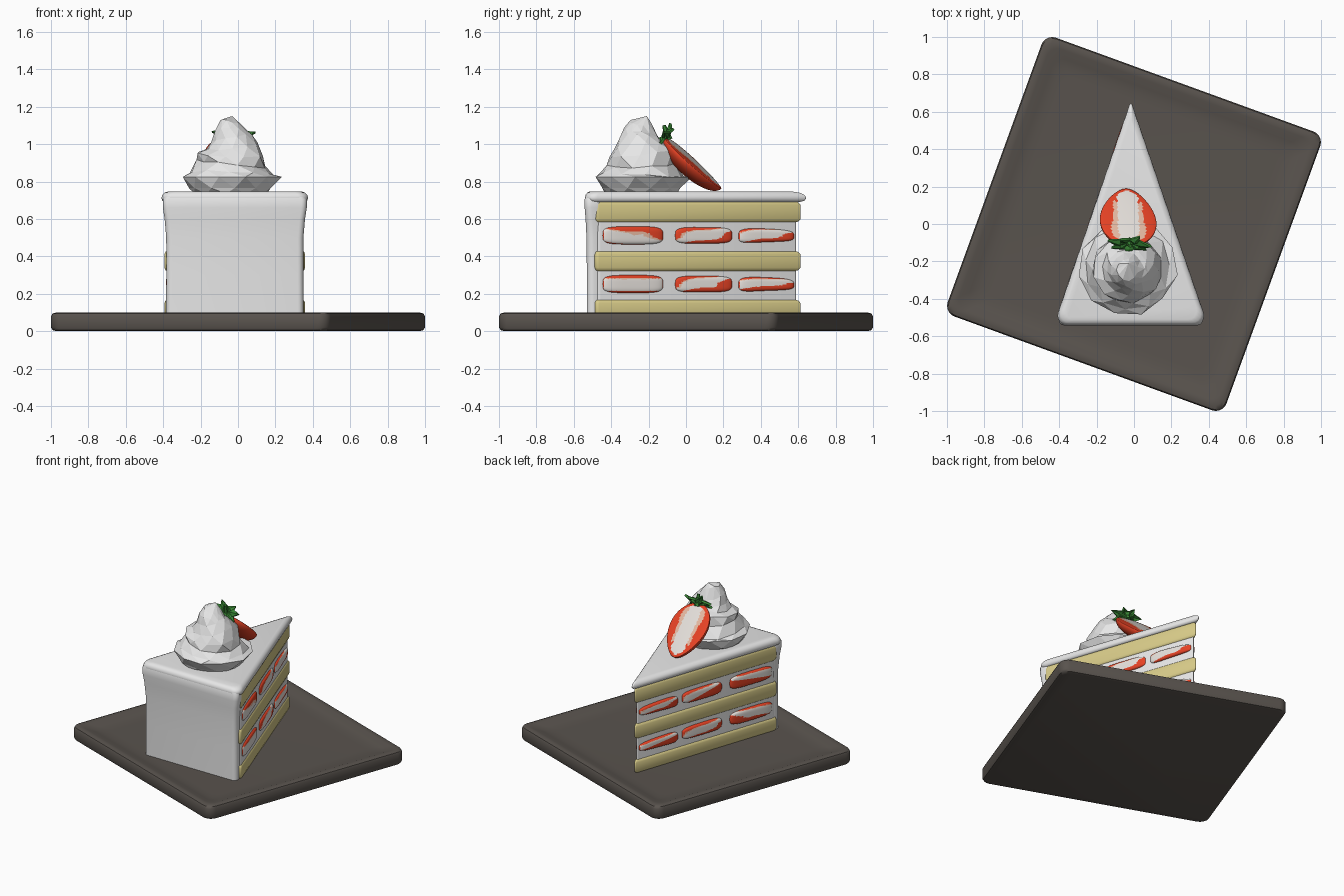
import bpy, bmesh, math, random
from mathutils import Vector, Matrix

if "Cube" in bpy.data.objects:
    bpy.data.objects.remove(bpy.data.objects["Cube"])

random.seed(4)


def mat(name, r, g, b):
    m = bpy.data.materials.new(name)
    m.diffuse_color = (r, g, b, 1)
    m.use_nodes = True
    m.node_tree.nodes["Principled BSDF"].inputs["Base Color"].default_value = m.diffuse_color
    return m


PLATE = mat("dark plate", 0.1, 0.087, 0.076)
CREAM = mat("white cream", 0.80, 0.80, 0.80)
SPONGE = mat("yellow sponge", 0.69, 0.60, 0.25)
RED = mat("berry red", 0.80, 0.055, 0.018)
PINK = mat("berry pink", 0.82, 0.50, 0.37)
PALE = mat("berry pale", 0.83, 0.79, 0.75)
GREEN = mat("leaf green", 0.04, 0.24, 0.035)


def finish(name, bm, mats, smooth=True):
    bmesh.ops.recalc_face_normals(bm, faces=bm.faces)
    me = bpy.data.meshes.new(name)
    bm.to_mesh(me)
    bm.free()
    for m in mats:
        me.materials.append(m)
    if smooth:
        me.shade_smooth()
        me.set_sharp_from_angle(angle=math.radians(45))
    ob = bpy.data.objects.new(name, me)
    bpy.context.collection.objects.link(ob)
    return ob


def round_poly(corners, radii, n=5):
    """Counter-clockwise polygon with every corner turned into an arc."""
    pts = []
    for i, r in enumerate(radii):
        p = Vector(corners[i])
        a = (Vector(corners[i - 1]) - p).normalized()
        b = (Vector(corners[(i + 1) % len(corners)]) - p).normalized()
        half = a.angle(b) / 2
        c = p + (a + b).normalized() * (r / math.sin(half))
        t0 = p + a * (r / math.tan(half)) - c
        t1 = p + b * (r / math.tan(half)) - c
        a0 = math.atan2(t0.y, t0.x)
        sweep = (math.atan2(t1.y, t1.x) - a0) % (2 * math.pi)
        for k in range(n + 1):
            ang = a0 + sweep * k / n
            pts.append((c.x + r * math.cos(ang), c.y + r * math.sin(ang)))
    return pts


def skin(bm, rings):
    for lo, hi in zip(rings, rings[1:]):
        for i in range(len(lo)):
            j = (i + 1) % len(lo)
            bm.faces.new((lo[i], lo[j], hi[j], hi[i]))


def loft(name, levels, material):
    """levels: list of (outline, z), capped at both ends."""
    bm = bmesh.new()
    rings = [[bm.verts.new((x, y, z)) for x, y in pts] for pts, z in levels]
    skin(bm, rings)
    bm.faces.new(rings[0])
    bm.faces.new(rings[-1])
    return finish(name, bm, [material])


# Plate: rounded square with a shallow dish
def square(h, r=0.06):
    return round_poly([(-h, -h), (h, -h), (h, h), (-h, h)], [r] * 4)


plate = loft("plate", [(square(h), z) for h, z in (
    (0.77, 0), (0.787, 0.006), (0.793, 0.02), (0.793, 0.08), (0.787, 0.094),
    (0.77, 0.1), (0.745, 0.098), (0.70, 0.083), (0.66, 0.077), (0.62, 0.075))], PLATE)
plate.rotation_euler.z = math.radians(-20)

# Cake wedge outline
CX, TIP, BACK, HW = -0.017, 0.66, -0.54, 0.412
SLOPE = HW / (TIP - BACK)
HALF = math.atan(SLOPE)


def wedge(inset, back=BACK, r=0.05):
    tip = TIP - inset / math.sin(HALF)
    yb = back + inset
    w = (tip - yb) * SLOPE
    return round_poly([(CX - w, yb), (CX + w, yb), (CX, tip)], [r, r, 0.008])


# Sponge layers and the cream between them
for i, (z0, z1) in enumerate(((0.07, 0.17), (0.32, 0.43), (0.58, 0.695))):
    loft(f"sponge_layer_{i + 1}", [(wedge(d, -0.5, 0.02), z) for d, z in (
        (0.022, z0), (0.014, z0 + 0.006), (0.010, z0 + 0.02),
        (0.010, z1 - 0.02), (0.014, z1 - 0.006), (0.022, z1))], SPONGE)
for i, (z0, z1) in enumerate(((0.165, 0.325), (0.425, 0.585))):
    loft(f"cream_filling_{i + 1}", [(wedge(0.018, -0.5, 0.02), z) for z in (z0, z1)], CREAM)

# Frosting: top sheet and outer wall
loft("top_frosting", [(wedge(d), z) for d, z in (
    (0.012, 0.69), (0.003, 0.698), (0.0, 0.712), (0.003, 0.728),
    (0.012, 0.741), (0.028, 0.748))], CREAM)


def wall(w, y0, r=0.03):
    return round_poly([(CX - w, y0), (CX + w, y0), (CX + w - 0.02, -0.458),
                       (CX - w + 0.02, -0.458)], [r, r, 0.02, 0.02])


loft("outer_frosting", [(wall(w, y), z) for w, y, z in (
    (0.377, -0.53, 0.07), (0.376, -0.53, 0.3), (0.376, -0.532, 0.5),
    (0.384, -0.537, 0.6), (0.393, -0.542, 0.66), (0.393, -0.542, 0.705),
    (0.378, -0.532, 0.733))], CREAM)


# Berry body: sphere with poles across the cut, reshaped and coloured by rule
def berry(name, shape, paint, matrix):
    bm = bmesh.new()
    bmesh.ops.create_uvsphere(bm, u_segments=48, v_segments=32, radius=1)
    for f in bm.faces:
        f.material_index = paint(f.calc_center_median())
    for v in bm.verts:
        v.co = matrix @ Vector(shape(v.co))
    return finish(name, bm, [RED, PINK, PALE])


def power(a, p):
    return math.copysign(abs(a) ** p, a)


# Berry slices set in the filling: (y, half length, half height, taper)
SLICES = ((-0.278, 0.172, 0.048, 0.0), (0.10, 0.162, 0.045, 0.05), (0.435, 0.158, 0.042, 0.3))
# pale band on each slice: slope, lower and upper limit
BANDS = {1: ((0, -0.6, 0.3), (0.9, -0.2, 0.5), (0.3, -0.1, 0.5),
             (-0.5, -0.9, 0.05), (0.8, -0.35, 0.4), (0.7, -0.2, 0.7)),
         -1: ((0.5, -0.1, 0.6), (-0.5, -0.25, 0.35), (-0.3, 0.0, 0.5),
              (0.3, 0.0, 0.55), (-0.7, 0.0, 0.6), (-0.4, -0.1, 0.3))}
for side in (-1, 1):
    along = Vector((-side * math.sin(HALF), math.cos(HALF), 0))
    out = Vector((side * math.cos(HALF), math.sin(HALF), 0))
    for row, zc in enumerate((0.252, 0.512)):
        for k, (yc, ln, ht, taper) in enumerate(SLICES):
            pos = Vector((CX + side * (TIP - yc) * SLOPE, yc, zc)) - out * 0.027
            if side < 0:
                pos += out * 0.004
            m = Matrix((along, Vector((0, 0, 1)), out)).transposed().to_4x4()
            m.translation = pos
            slope, lo, hi = BANDS[side][k + 3 * row]

            def paint(c):
                q = c.y - slope * c.x
                if c.z < 0.1 or abs(c.x) > 0.93 or not lo < q < hi + 0.13:
                    return 0
                return 2 if q < hi else 1

            def shape(c):
                u = power(c.x, 0.5)
                w = power(c.y, 0.5) * (1 - taper * (0.5 + 0.5 * u)) - taper * 0.3 * u * u
                return u * ln, w * ht, power(c.z, 0.6) * 0.026

            berry(f"berry_slice_{'left' if side < 0 else 'right'}_{row * 3 + k + 1}",
                  shape, paint, m)

# Half berry leaning on the swirl
up = Vector((0.03, -0.75, 0.68)).normalized()
face = Vector((0.12, 0.66, 0.75))
face = (face - up * face.dot(up)).normalized()
top_m = Matrix((up.cross(face), up, face)).transposed().to_4x4()
top_m.translation = (-0.032, 0.037, 0.90)


def half_shape(c):
    w = 0.15 * (1 + 0.2 * c.y - 0.1 * c.y * c.y)
    return c.x * w, c.y * 0.205, c.z * (0.012 if c.z > 0 else 0.08)


def half_paint(c):
    if c.z < 0 or math.hypot(c.x, c.y * 0.93) > 0.84:
        return 0
    if abs(c.x) < 0.38 - 0.1 * c.y:
        return 2
    return 1 if abs(c.x) < 0.56 and c.y > -0.5 else 0


berry("half_berry", half_shape, half_paint, top_m)

# Leaves: ring of pointed folded blades plus a stem
bm = bmesh.new()
for i in range(7):
    a = 2 * math.pi * i / 7 + 0.2
    rad = Vector((math.cos(a), 0, 0.55 * math.sin(a)))
    tan = Vector((-math.sin(a), 0, math.cos(a))) * 0.027
    base = Vector((0, 0.188, 0.012))
    mid = base + rad * 0.055 + Vector((0, 0.016, 0))
    tip = base + rad * 0.12 + Vector((0, 0.012 + 0.03 * (i % 2), 0))
    b, l, r, t, c = [bm.verts.new(top_m @ p) for p in
                     (base, mid - tan, mid + tan, tip, mid + Vector((0, 0.012, 0)))]
    for tri in ((b, l, c), (b, c, r), (l, t, c), (c, t, r)):
        bm.faces.new(tri)
leaves = finish("leaves", bm, [GREEN], False)
sol = leaves.modifiers.new("thickness", 'SOLIDIFY')
sol.thickness = 0.014
sol.offset = 0
bm = bmesh.new()
bmesh.ops.create_cone(bm, cap_ends=True, segments=6, radius1=0.022, radius2=0.01, depth=0.08,
                      matrix=top_m @ Matrix.Translation((0, 0.215, 0.025))
                      @ Matrix.Rotation(-math.pi / 3, 4, 'X'))
finish("stem", bm, [GREEN], False)

# Piped cream swirl: low-poly twisted tiers
bm = bmesh.new()
N = 11
rings = []
for k, (z, r) in enumerate(((0.735, 0.20), (0.765, 0.225), (0.825, 0.265), (0.84, 0.235),
                            (0.895, 0.19), (0.95, 0.182), (0.99, 0.145), (1.03, 0.112),
                            (1.065, 0.09), (1.115, 0.06))):
    ring = []
    for i in range(N):
        a = 2 * math.pi * i / N + 0.22 * k
        rr = r * random.uniform(0.92, 1.03)
        dz = 0 if k < 3 else 0.018 * math.sin(a + 1.2 * k) + random.uniform(-0.006, 0.006)
        ring.append(bm.verts.new((-0.035 + rr * math.cos(a),
                                  -0.235 - 0.001 * k + rr * math.sin(a), z + dz)))
    rings.append(ring)
skin(bm, rings)
peak = bm.verts.new((-0.03, -0.21, 1.15))
for i in range(N):
    bm.faces.new((rings[-1][i], rings[-1][(i + 1) % N], peak))
bm.faces.new(rings[0])
bmesh.ops.triangulate(bm, faces=bm.faces)
finish("cream_swirl", bm, [CREAM], False)
